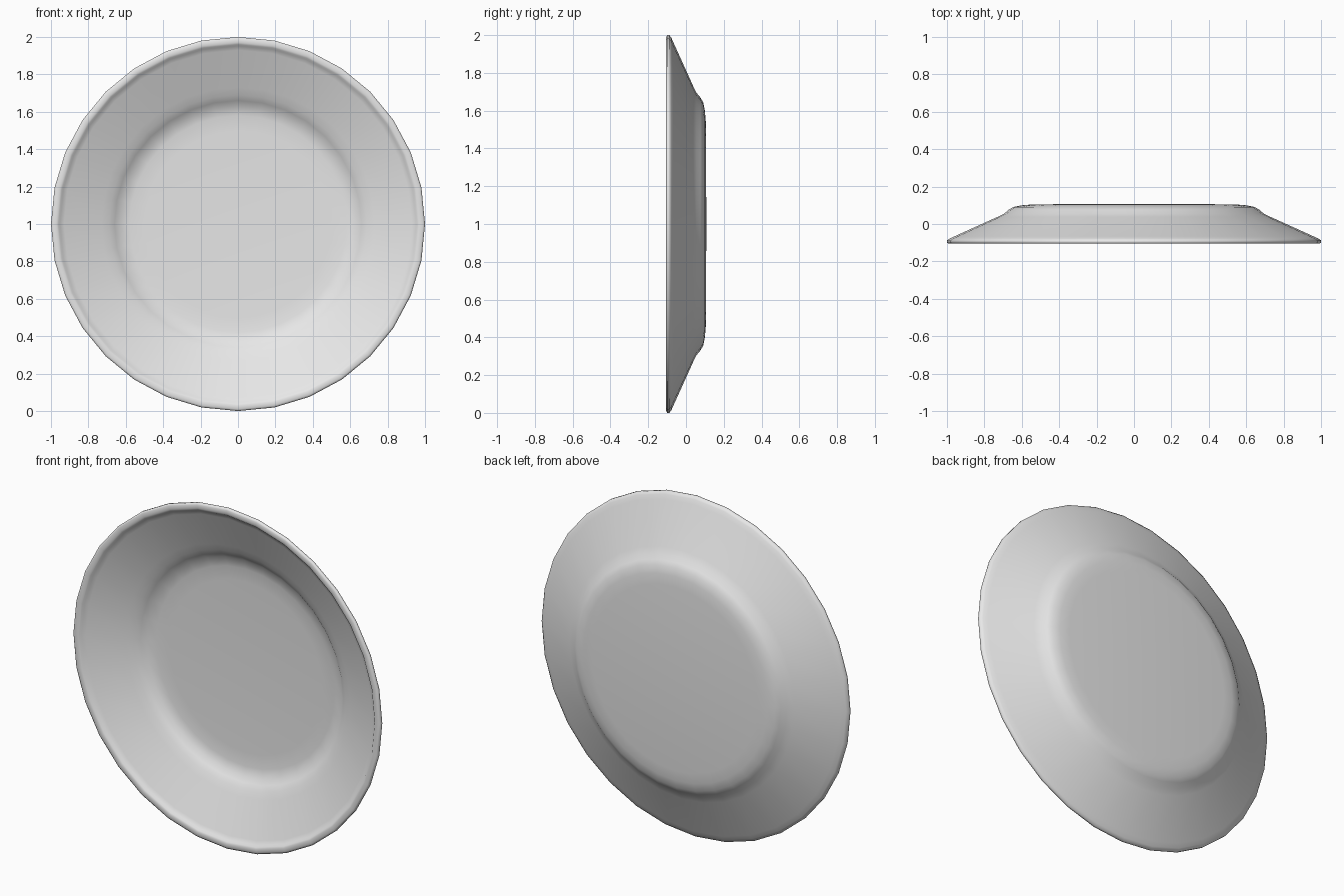
import bpy
import bmesh
from math import tau
from mathutils import Vector

cube = bpy.data.objects.get("Cube")
if cube:
    bpy.data.objects.remove(cube, do_unlink=True)

SIDES = 32
CENTRE = Vector((0, 0, 1))


def make_material(name, colour):
    mat = bpy.data.materials.new(name)
    mat.use_nodes = True
    mat.diffuse_color = colour
    mat.node_tree.nodes["Principled BSDF"].inputs["Base Color"].default_value = colour
    return mat


def lathe(name, profile, mat):
    """Revolve (radius, depth) points about the plate's front-to-back axis."""
    bm = bmesh.new()
    verts = [bm.verts.new(CENTRE + Vector((r, y, 0))) for r, y in profile]
    edges = [bm.edges.new(pair) for pair in zip(verts, verts[1:])]
    bmesh.ops.spin(bm, geom=verts + edges, cent=CENTRE, axis=(0, 1, 0),
                   angle=tau, steps=SIDES, use_duplicate=False)
    bmesh.ops.remove_doubles(bm, verts=bm.verts[:], dist=0.0005)
    bmesh.ops.recalc_face_normals(bm, faces=bm.faces[:])
    for face in bm.faces:
        face.smooth = True
    mesh = bpy.data.meshes.new(name)
    bm.to_mesh(mesh)
    bm.free()
    mesh.materials.append(mat)
    obj = bpy.data.objects.new(name, mesh)
    bpy.context.collection.objects.link(obj)
    return obj


# Inside of the dish: flat floor, rounded step, sloping border, raised lip
inside = [(0, 0.075), (0.5, 0.073), (0.58, 0.069), (0.635, 0.058), (0.66, 0.036),
          (0.69, 0.018), (0.73, 0.0), (0.93, -0.082), (0.952, -0.092),
          (0.96, -0.101)]
# Rolled rim
rim = [(0.97, -0.105), (0.99, -0.105), (1.0, -0.1), (1.0, -0.088), (0.985, -0.077)]
# Back: sloping border, rounded shoulder, nearly flat base
back = [(0.96, -0.066), (0.73, 0.038), (0.695, 0.055), (0.67, 0.076),
        (0.645, 0.091), (0.6, 0.1), (0.54, 0.105), (0, 0.108)]

glaze = make_material("plain grey glaze", (0.8, 0.8, 0.8, 1))
lathe("plate", inside + rim + back, glaze)
